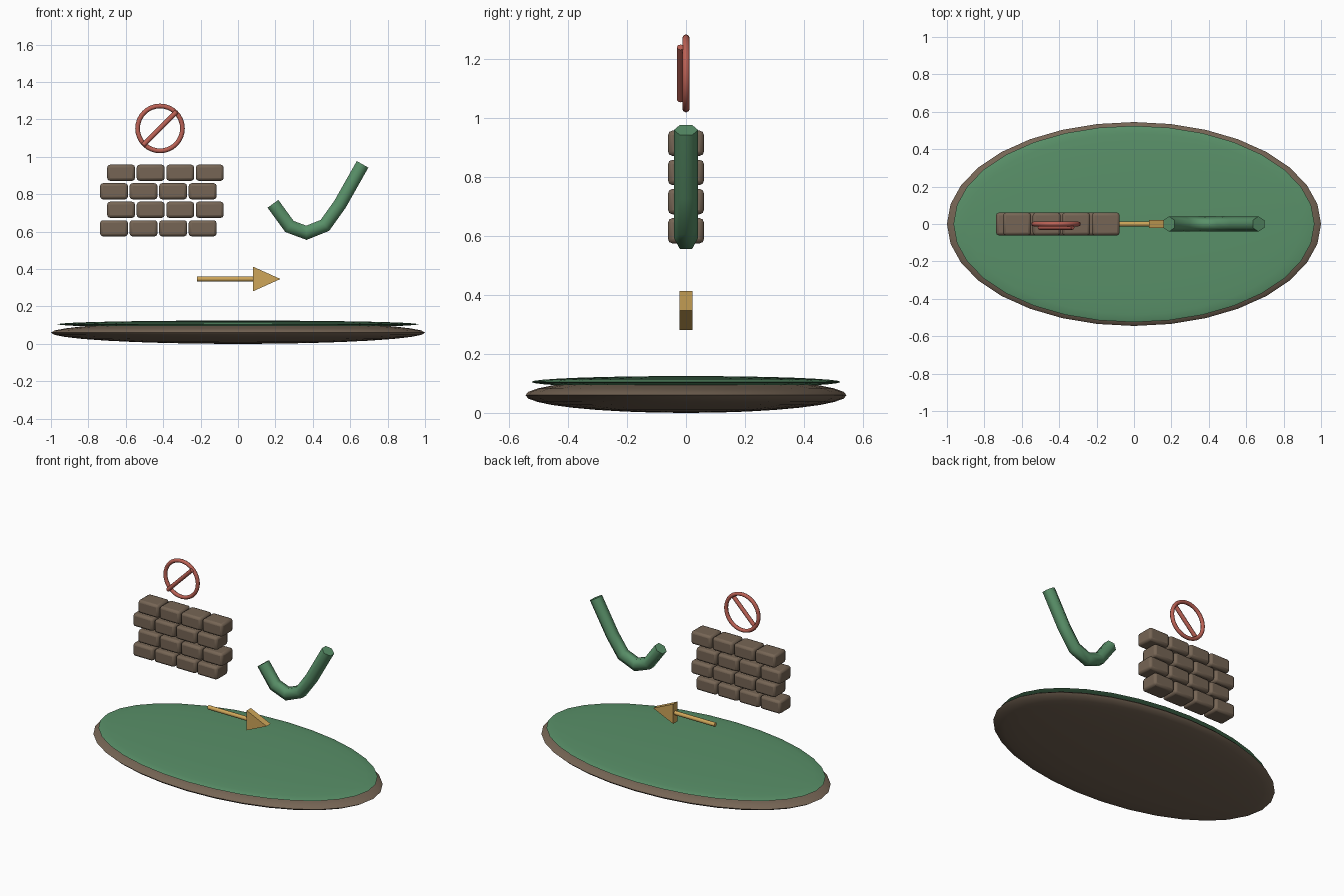
import bpy, bmesh, math
from mathutils import Vector

if "Cube" in bpy.data.objects:
    bpy.data.objects.remove(bpy.data.objects["Cube"])


def material(name, rgb):
    m = bpy.data.materials.new(name)
    m.diffuse_color = (*rgb, 1)
    m.use_nodes = True
    m.node_tree.nodes["Principled BSDF"].inputs["Base Color"].default_value = m.diffuse_color
    return m


BROWN = material("brown", (0.18, 0.13, 0.09))
GREEN = material("green", (0.10, 0.28, 0.14))
GOLD = material("gold", (0.62, 0.38, 0.10))
RED = material("red", (0.50, 0.12, 0.09))


def finish(name, mat, angle=40):
    ob = bpy.context.object
    ob.name = name
    ob.data.materials.append(mat)
    bpy.ops.object.transform_apply(location=False, rotation=True, scale=True)
    bpy.ops.object.shade_smooth_by_angle(angle=math.radians(angle))
    return ob


def from_bmesh(name, bm, mat, angle=40):
    bmesh.ops.recalc_face_normals(bm, faces=bm.faces)
    me = bpy.data.meshes.new(name)
    bm.to_mesh(me)
    bm.free()
    ob = bpy.data.objects.new(name, me)
    bpy.context.collection.objects.link(ob)
    bpy.ops.object.select_all(action='DESELECT')
    ob.select_set(True)
    bpy.context.view_layer.objects.active = ob
    return finish(name, mat, angle)


def disc(name, z, size, mat):
    bpy.ops.mesh.primitive_uv_sphere_add(segments=32, ring_count=16, radius=1, location=(0, 0, z))
    bpy.context.object.scale = size
    finish(name, mat, 60)


def rod(name, a, b, radius, sides, mat):
    a, b = Vector(a), Vector(b)
    d = b - a
    bpy.ops.mesh.primitive_cylinder_add(vertices=sides, radius=radius, depth=d.length, location=(a + b) / 2)
    bpy.context.object.rotation_euler = d.to_track_quat('Z', 'Y').to_euler()
    finish(name, mat, 50)


# Oval island: brown earth with a thin grass cap
disc("earth_base", 0.06, (1.0, 0.545, 0.06), BROWN)
disc("grass_top", 0.105, (0.965, 0.525, 0.02), GREEN)

# Brick wall in running bond
for row in range(4):
    for col in range(4):
        x = -0.663 + 0.158 * col + 0.038 * (row % 2)
        bpy.ops.mesh.primitive_cube_add(size=1, location=(x, 0, 0.618 + 0.099 * row))
        bpy.context.object.scale = (0.149, 0.122, 0.086)
        ob = finish(f"brick_{row}_{col}", BROWN, 40)
        bev = ob.modifiers.new("bevel", 'BEVEL')
        bev.width = 0.015
        bev.segments = 2

# Stop sign ring and slash
cx, cz = -0.417, 1.152
bpy.ops.mesh.primitive_torus_add(major_radius=0.12, minor_radius=0.0125, major_segments=32,
                                 minor_segments=8, location=(cx, 0, cz), rotation=(math.pi / 2, 0, 0))
finish("stop_ring", RED, 60)
h = 0.089
rod("stop_slash", (cx - h, -0.018, cz - h), (cx + h, -0.018, cz + h), 0.013, 8, RED)

# Arrow: round shaft and flat triangular head
rod("arrow_shaft", (-0.218, 0, 0.347), (0.085, 0, 0.347), 0.0135, 12, GOLD)
bm = bmesh.new()
tri = [(0.08, 0.281), (0.227, 0.347), (0.08, 0.413)]
face = bm.faces.new([bm.verts.new((x, -0.022, z)) for x, z in tri])
ext = bmesh.ops.extrude_face_region(bm, geom=[face])
bmesh.ops.translate(bm, vec=(0, 0.044, 0), verts=[v for v in ext["geom"] if isinstance(v, bmesh.types.BMVert)])
from_bmesh("arrow_head", bm, GOLD, 20)

# Bent hexagonal tube shaped like a tick
path = [Vector((x, 0, z)) for x, z in
        [(0.187, 0.749), (0.275, 0.628), (0.366, 0.594), (0.465, 0.634), (0.545, 0.746), (0.666, 0.96)]]
bm = bmesh.new()
rings = []
for i, p in enumerate(path):
    d_in = (p - path[max(i - 1, 0)]).normalized()
    d_out = (path[min(i + 1, len(path) - 1)] - p).normalized()
    t = (d_in + d_out).normalized()
    n = Vector((-t.z, 0, t.x))
    stretch = 1 / max(t.dot(d_out), t.dot(d_in))
    rings.append([bm.verts.new(p + 0.041 * (math.cos(k * math.pi / 3) * Vector((0, 1, 0))
                                            + math.sin(k * math.pi / 3) * stretch * n)) for k in range(6)])
for r0, r1 in zip(rings, rings[1:]):
    for k in range(6):
        bm.faces.new((r0[k], r0[(k + 1) % 6], r1[(k + 1) % 6], r1[k]))
bm.faces.new(rings[0])
bm.faces.new(rings[-1])
from_bmesh("tick_tube", bm, GREEN, 65)
